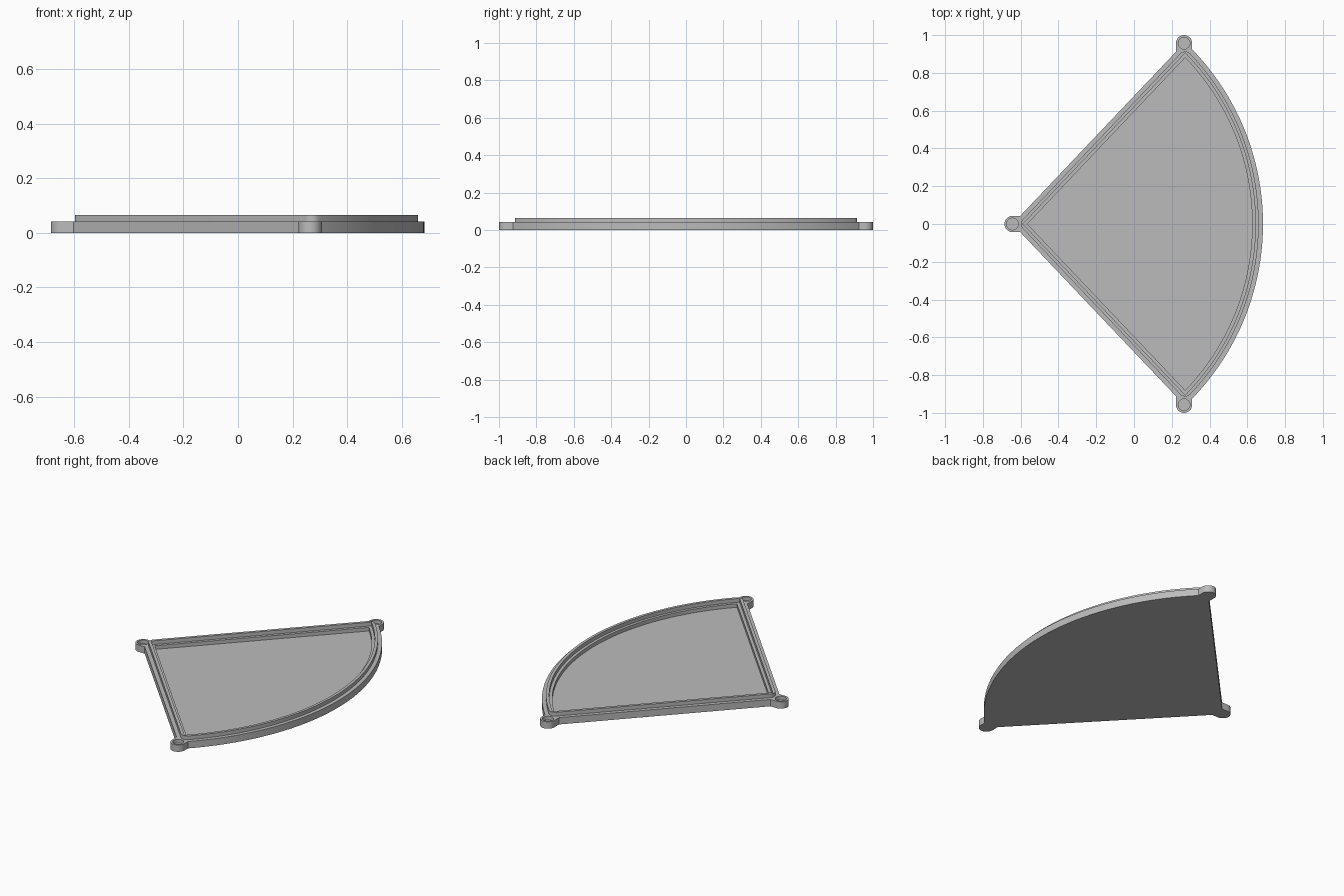
import bpy, bmesh
from math import sin, cos, sqrt, radians, pi

if "Cube" in bpy.data.objects:
    bpy.data.objects.remove(bpy.data.objects["Cube"])

APEX, RADIUS, HALF = -0.643, 1.326, radians(46.5)
LUG_R, HOLE_R = 0.043, 0.031
FLOOR, LEDGE, TOP = 0.02, 0.042, 0.065
LUG_X, LUG_Y = 0.265, 0.957


def arc(cx, cy, r, start, end, n):
    return [(cx + r * cos(start + (end - start) * i / n),
             cy + r * sin(start + (end - start) * i / n)) for i in range(n + 1)]


def sector(d, f=0):
    """Quarter-disc outline inset by d, with corners rounded to radius f."""
    e, r = d + f, RADIUS - d - f
    along = sqrt(r * r - e * e)
    cx = APEX + along * cos(HALF) + e * sin(HALF)
    cy = along * sin(HALF) - e * cos(HALF)
    ax = APEX + e / sin(HALF)
    ang = math_angle(cx - APEX, cy)
    curve = arc(APEX, 0, RADIUS - d, -ang, ang, 64)
    if not f:
        return [(ax, 0)] + curve
    side = HALF + pi / 2
    return (arc(ax, 0, f, side, 2 * pi - side, 8)
            + arc(cx, -cy, f, -side, -ang, 10)[:-1] + curve
            + arc(cx, cy, f, ang, side, 10)[1:])


def math_angle(x, y):
    from math import atan2
    return atan2(y, x)


def outline():
    """Plate outline with a necked round lug on each corner."""
    slope = sin(HALF) / cos(HALF)
    neck = (APEX + LUG_R / slope, LUG_R)
    left = (LUG_X - LUG_R, (LUG_X - LUG_R - APEX) * slope)
    x = LUG_X + LUG_R - APEX
    ang = math_angle(x, sqrt(RADIUS ** 2 - x * x))
    return (arc(APEX, 0, LUG_R, pi / 2, 3 * pi / 2, 16)
            + [(neck[0], -neck[1]), (left[0], -left[1])]
            + arc(LUG_X, -LUG_Y, LUG_R, pi, 2 * pi, 16)
            + arc(APEX, 0, RADIUS, -ang, ang, 64)
            + arc(LUG_X, LUG_Y, LUG_R, 0, pi, 16) + [left, neck])


bm = bmesh.new()


def loop(points, z):
    verts = [bm.verts.new((x, y, z)) for x, y in points]
    for a, b in zip(verts, verts[1:] + verts[:1]):
        bm.edges.new((a, b))
    return verts


def wall(points, z0, z1):
    """Upright wall along a closed outline; returns its lower and upper loops."""
    low, high = loop(points, z0), loop(points, z1)
    n = len(low)
    for i in range(n):
        j = (i + 1) % n
        bm.faces.new((low[i], low[j], high[j], high[i]))
    return low, high


def cap(*loops):
    """Flat face bounded by the first loop, with the others as holes."""
    edges = [bm.edges.get((a, b)) for ring in loops
             for a, b in zip(ring, ring[1:] + ring[:1])]
    bmesh.ops.triangle_fill(bm, edges=edges, use_beauty=True, normal=(0, 0, 1))


# Plate edge, raised lip and recessed floor
base, edge = wall(outline(), 0, LEDGE)
lip_low, lip_high = wall(sector(0.023, 0.036), LEDGE, TOP)
step_low, step_high = wall(sector(0.040), LEDGE, TOP)
floor_low, floor_high = wall(sector(0.057), FLOOR, LEDGE)

# Blind round recesses in the lugs
holes = [wall(arc(x, y, HOLE_R, 0, 2 * pi, 24)[:-1], FLOOR, LEDGE)
         for x, y in ((APEX, 0), (LUG_X, LUG_Y), (LUG_X, -LUG_Y))]

cap(base)
cap(edge, lip_low, *[high for low, high in holes])
cap(lip_high, step_high)
cap(step_low, floor_high)
cap(floor_low)
for low, high in holes:
    cap(low)

bmesh.ops.recalc_face_normals(bm, faces=bm.faces)
bmesh.ops.dissolve_limit(bm, angle_limit=radians(0.1), verts=[], edges=bm.edges)
mesh = bpy.data.meshes.new("corner_lid")
bm.to_mesh(mesh)
bm.free()
lid = bpy.data.objects.new("corner_lid", mesh)
bpy.context.collection.objects.link(lid)

# Plain grey material
grey = bpy.data.materials.new("plain_grey")
grey.use_nodes = True
colour = (0.5, 0.5, 0.5, 1)
grey.diffuse_color = colour
grey.node_tree.nodes["Principled BSDF"].inputs["Base Color"].default_value = colour
mesh.materials.append(grey)

bpy.context.view_layer.objects.active = lid
lid.select_set(True)
bpy.ops.object.shade_smooth_by_angle(angle=radians(30))
